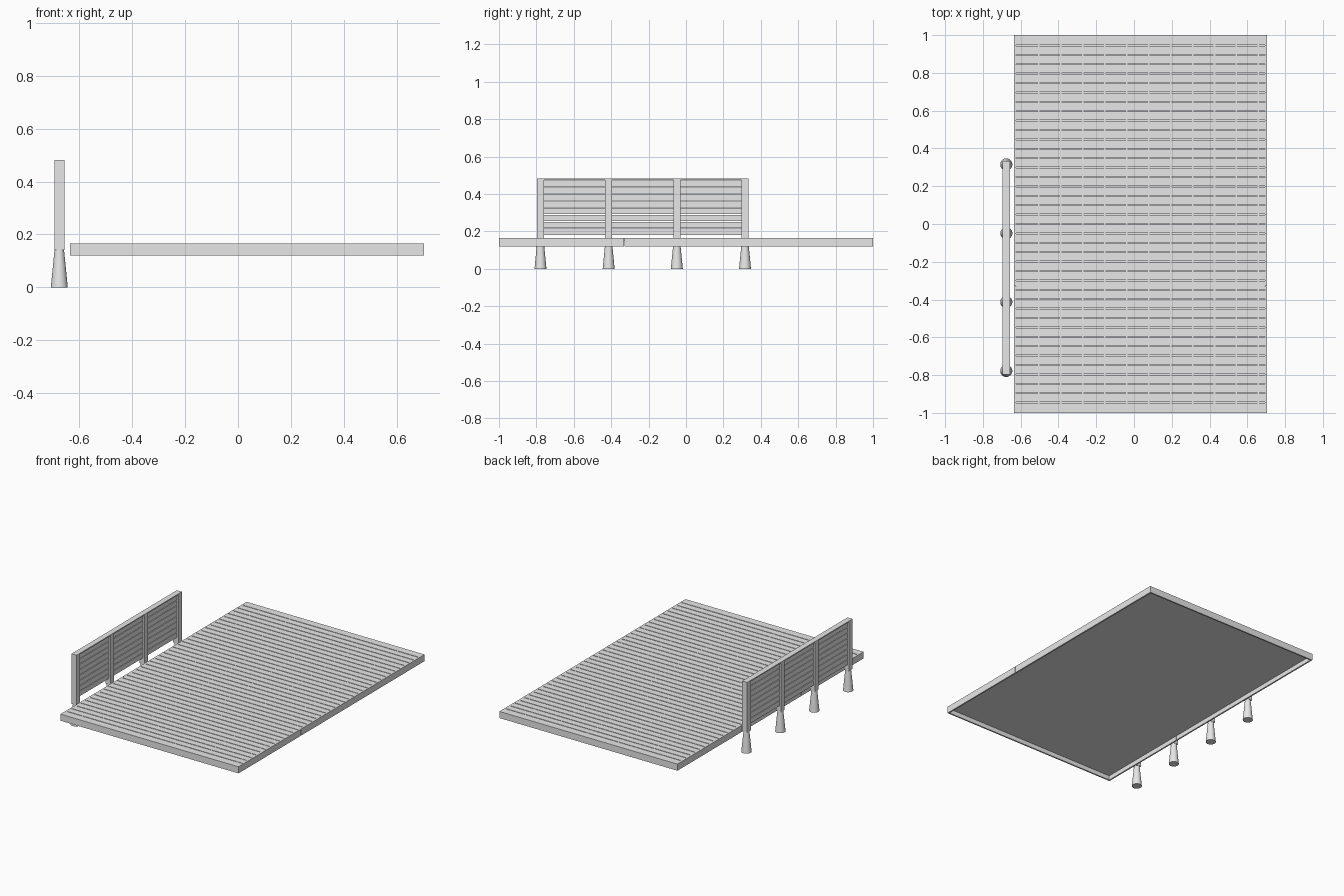
import bpy
import bmesh
from mathutils import Matrix, Vector

cube = bpy.data.objects.get("Cube")
if cube:
    bpy.data.objects.remove(cube, do_unlink=True)

grey = bpy.data.materials.new("light_grey")
grey.use_nodes = True
colour = (0.8, 0.8, 0.8, 1)
grey.diffuse_color = colour
grey.node_tree.nodes["Principled BSDF"].inputs["Base Color"].default_value = colour


def finish(name, bm):
    mesh = bpy.data.meshes.new(name)
    bm.to_mesh(mesh)
    bm.free()
    mesh.materials.append(grey)
    obj = bpy.data.objects.new(name, mesh)
    bpy.context.collection.objects.link(obj)
    return obj


def boxes(name, spans):
    """One object made of boxes, each given by its low and high corner."""
    bm = bmesh.new()
    for low, high in spans:
        low, high = Vector(low), Vector(high)
        place = Matrix.Translation((low + high) / 2) @ Matrix.Diagonal((high - low).to_4d())
        bmesh.ops.create_cube(bm, size=1, matrix=place)
    return finish(name, bm)


# Deck dimensions
LEFT, RIGHT, BACK = -0.636, 0.704, 1.0
BASE, TOP, TRIM = 0.12, 0.165, 0.01
x0, x1, y1 = LEFT + TRIM, RIGHT - TRIM, BACK - TRIM

# Deck boards with narrow gaps
ROWS, GAP = 40, 0.005
pitch = 2 * 0.995 / ROWS
boards = []
for i in range(ROWS):
    low = max(-0.995 + i * pitch + GAP / 2, -y1)
    high = min(-0.995 + (i + 1) * pitch - GAP / 2, y1)
    boards.append(((x0, low, 0.155), (x1, high, TOP)))
boxes("deck_boards", boards)

# Sheet and battens under the boards
boxes("deck_underlay", [((x0, -y1, 0.15), (x1, y1, 0.156))])
battens = [-0.505 + 0.1164 * i for i in range(11)]
boxes("deck_battens", [((x - 0.004, -y1, 0.152), (x + 0.004, y1, 0.163)) for x in battens])

# Fascia around the deck, with a butt joint along each long side
for name, y in (("front_fascia", -BACK), ("back_fascia", y1)):
    boxes(name, [((x0, y, BASE), (x1, y + TRIM, TOP))])
for name, x in (("right_fascia", LEFT), ("left_fascia", x1)):
    boxes(name, [((x, -BACK, BASE), (x + TRIM, -0.332, TOP)),
                 ((x, -0.329, BASE), (x + TRIM, BACK, TOP))])

# Fence posts on tapered footings
FENCE_X, HALF, FENCE_TOP = -0.676, 0.019, 0.482
posts = [-0.778 + 0.3645 * i for i in range(4)]
for i, y in enumerate(posts, 1):
    boxes(f"fence_post_{i}", [((FENCE_X - HALF, y - HALF, 0.142),
                               (FENCE_X + HALF, y + HALF, FENCE_TOP - 0.008))])
    bm = bmesh.new()
    bmesh.ops.create_cone(bm, cap_ends=True, segments=32, radius1=0.032, radius2=0.018,
                          depth=0.142, matrix=Matrix.Translation((FENCE_X, y, 0.071)))
    footing = finish(f"footing_{i}", bm)
    bpy.ops.object.select_all(action="DESELECT")
    footing.select_set(True)
    bpy.context.view_layer.objects.active = footing
    bpy.ops.object.shade_smooth_by_angle()

# Fence cap
boxes("fence_cap", [((FENCE_X - HALF, posts[0] - HALF, FENCE_TOP - 0.008),
                     (FENCE_X + HALF, posts[-1] + HALF, FENCE_TOP))])

# Horizontal slats between the posts
SLAT = 0.0366
for i in range(3):
    slats = []
    for k in range(8):
        z = 0.182 + k * SLAT
        slats.append(((FENCE_X - 0.008, posts[i] + HALF, z),
                      (FENCE_X + 0.008, posts[i + 1] - HALF, z + SLAT - 0.004)))
    boxes(f"fence_slats_{i + 1}", slats)
